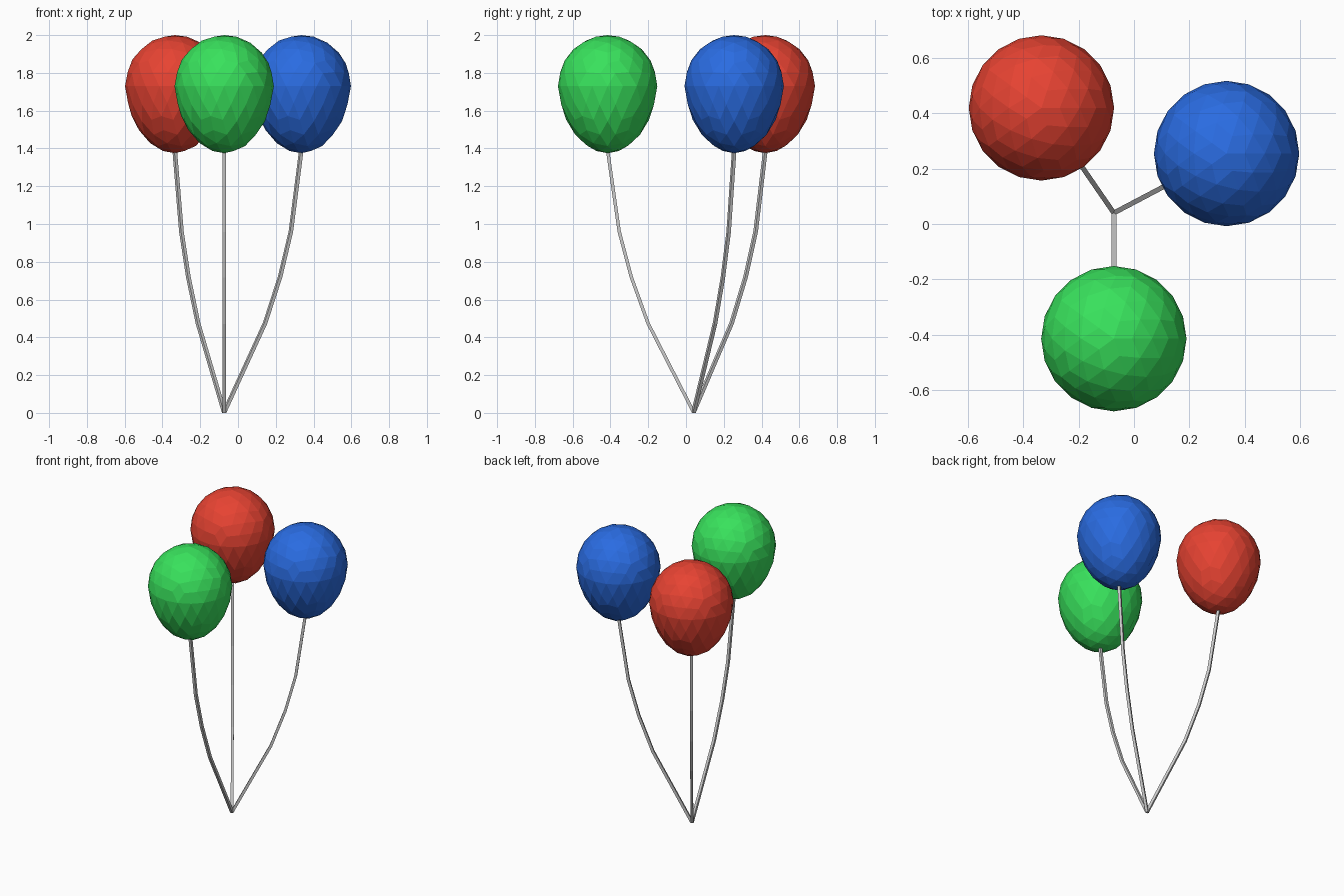
import bpy
from math import radians
from mathutils import Vector

if "Cube" in bpy.data.objects:
    bpy.data.objects.remove(bpy.data.objects["Cube"])

BASE = Vector((-0.073, 0.04, 0.004))
BALLOONS = {
    "red": ((-0.335, 0.42), (0.80, 0.056, 0.032, 1)),
    "blue": ((0.335, 0.255), (0.023, 0.15, 0.76, 1)),
    "green": ((-0.073, -0.415), (0.04, 0.76, 0.108, 1)),
}
RADIUS, MID, TOP, BOTTOM = 0.263, 1.73, 2.0, 1.375
# string path: (fraction of the way out, height)
ARC = [(0, 0.004), (0.53, 0.475), (0.725, 0.72), (0.865, 0.96), (1, 1.39)]


def balloon(name, x, y, color):
    # low-poly sphere, stretched and slightly narrowed towards the neck
    bpy.ops.mesh.primitive_ico_sphere_add(subdivisions=3, radius=1)
    ob = bpy.context.object
    ob.name = name + "_balloon"
    for v in ob.data.vertices:
        z = v.co.z
        taper = RADIUS * (1 + 0.07 * min(z, 0))
        height = (TOP - MID) if z > 0 else (MID - BOTTOM)
        v.co = (v.co.x * taper, v.co.y * taper, z * height)
    ob.location = (x, y, MID)
    mat = bpy.data.materials.new(name)
    mat.diffuse_color = color
    mat.use_nodes = True
    mat.node_tree.nodes["Principled BSDF"].inputs["Base Color"].default_value = mat.diffuse_color
    ob.data.materials.append(mat)
    # merge nearly coplanar triangles into larger facets
    dec = ob.modifiers.new("facets", 'DECIMATE')
    dec.decimate_type = 'DISSOLVE'
    dec.angle_limit = radians(10)


def string(name, x, y):
    # square-section string from the shared knot up to the balloon
    cu = bpy.data.curves.new(name + "_string", 'CURVE')
    cu.dimensions = '3D'
    cu.bevel_depth = 0.0125
    cu.bevel_resolution = 0
    cu.use_fill_caps = True
    sp = cu.splines.new('POLY')
    sp.points.add(len(ARC) - 1)
    end = Vector((x, y, 0))
    for p, (f, z) in zip(sp.points, ARC):
        co = BASE.lerp(end, f)
        p.co = (co.x, co.y, z, 1)
        p.tilt = radians(45)
    sp.use_smooth = False
    ob = bpy.data.objects.new(name + "_string", cu)
    bpy.context.collection.objects.link(ob)


for name, ((x, y), color) in BALLOONS.items():
    balloon(name, x, y, color)
    string(name, x, y)
